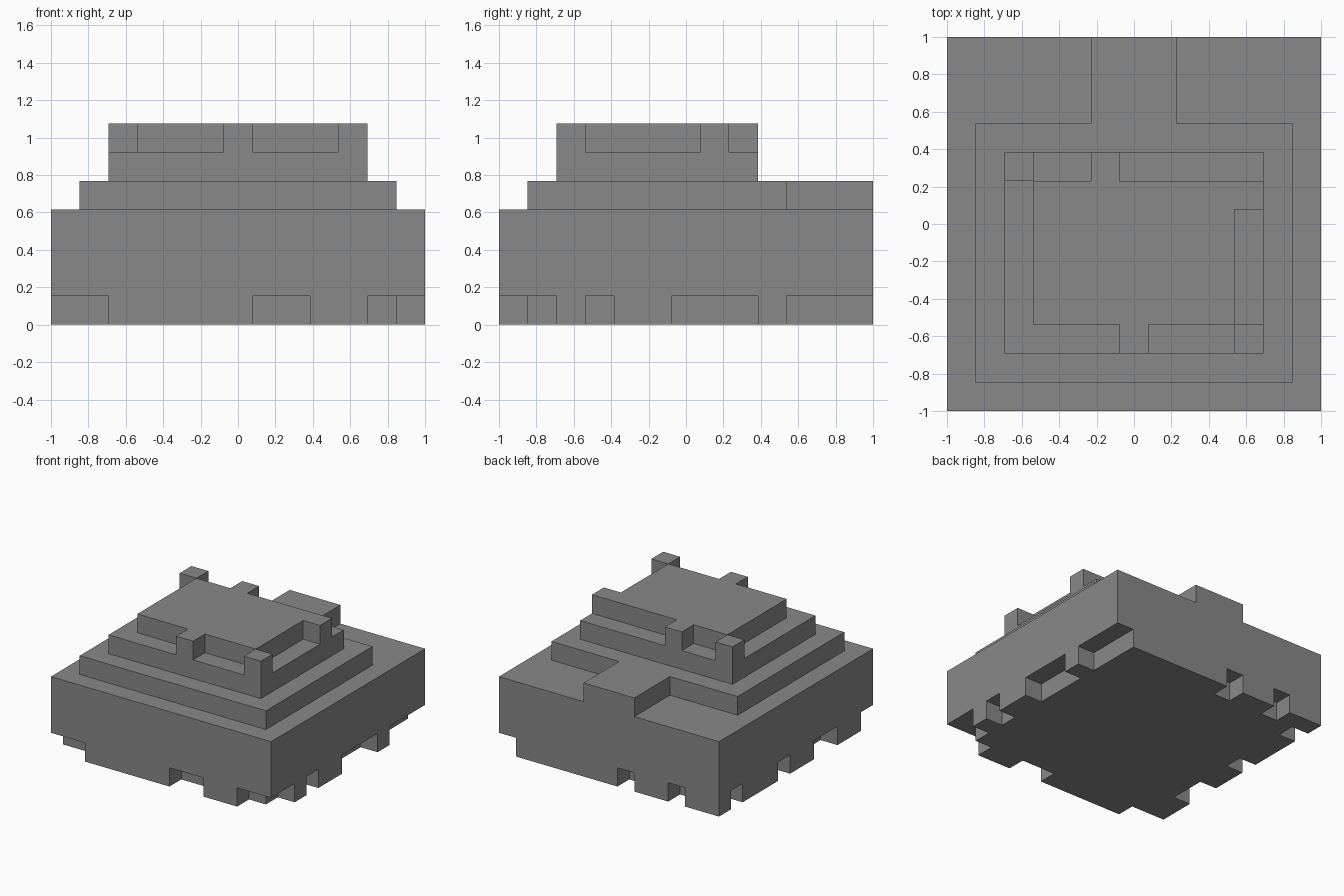
import bpy
import bmesh
from mathutils import Vector

N = 13                 # blocks along the longest side
U = 2 / N              # size of one block

if "Cube" in bpy.data.objects:
    bpy.data.objects.remove(bpy.data.objects["Cube"], do_unlink=True)

stone = bpy.data.materials.new("stone grey")
stone.use_nodes = True
grey = (0.25, 0.25, 0.25, 1)
stone.diffuse_color = grey
stone.node_tree.nodes["Principled BSDF"].inputs["Base Color"].default_value = grey


def box(x0, x1, y0, y1, z0, z1):
    """Set of blocks filling a range."""
    return {(x, y, z) for x in range(x0, x1)
            for y in range(y0, y1) for z in range(z0, z1)}


# Foundation: full slab with notches along its bottom edge
foundation = box(0, N, 0, N, 0, 4)
front_gaps = [0, 1, 7, 8, 11, 12]
back_gaps = [2, 5, 12]
left_gaps = [0, 1, 3, 6, 7, 8, 10, 11, 12]
right_gaps = [0, 3, 4, 7, 11]
foundation -= {(x, 0, 0) for x in front_gaps}
foundation -= {(x, N - 1, 0) for x in back_gaps}
foundation -= {(N - 1, y, 0) for y in left_gaps}
foundation -= {(0, y, 0) for y in right_gaps}

# Terrace with a walkway running to the back edge
terrace = box(1, 12, 1, 10, 4, 5) | box(5, 8, 10, N, 4, 5)

# Crown: wide step, raised deck and the single blocks around its rim
crown = box(2, 11, 2, 9, 5, 6) | box(3, 10, 3, 8, 6, 7)
for x, y in [(6, 2), (10, 2), (10, 7), (5, 8), (2, 8)]:
    crown.add((x, y, 6))

solid = foundation | terrace | crown


def build(name, blocks):
    """Mesh the exposed sides of the blocks and merge flat regions."""
    bm = bmesh.new()
    for cell in sorted(blocks):
        centre = Vector(cell) + Vector((0.5, 0.5, 0.5))
        for axis in range(3):
            for sign in (-1, 1):
                n = Vector((0, 0, 0))
                n[axis] = sign
                if tuple(int(c + d) for c, d in zip(cell, n)) in solid:
                    continue
                a = Vector((0, 0, 0))
                a[(axis + 1) % 3] = 1
                b = n.cross(a)
                corners = [centre + (n + a * i + b * j) / 2
                           for i, j in ((-1, -1), (1, -1), (1, 1), (-1, 1))]
                bm.faces.new([bm.verts.new((p - Vector((N / 2, N / 2, 0))) * U)
                              for p in corners])
    bmesh.ops.remove_doubles(bm, verts=bm.verts, dist=U / 100)
    bmesh.ops.dissolve_limit(bm, angle_limit=0.02, verts=bm.verts, edges=bm.edges)
    mesh = bpy.data.meshes.new(name)
    bm.to_mesh(mesh)
    bm.free()
    mesh.materials.append(stone)
    obj = bpy.data.objects.new(name, mesh)
    bpy.context.collection.objects.link(obj)


build("foundation", foundation)
build("terrace", terrace)
build("crown", crown)
